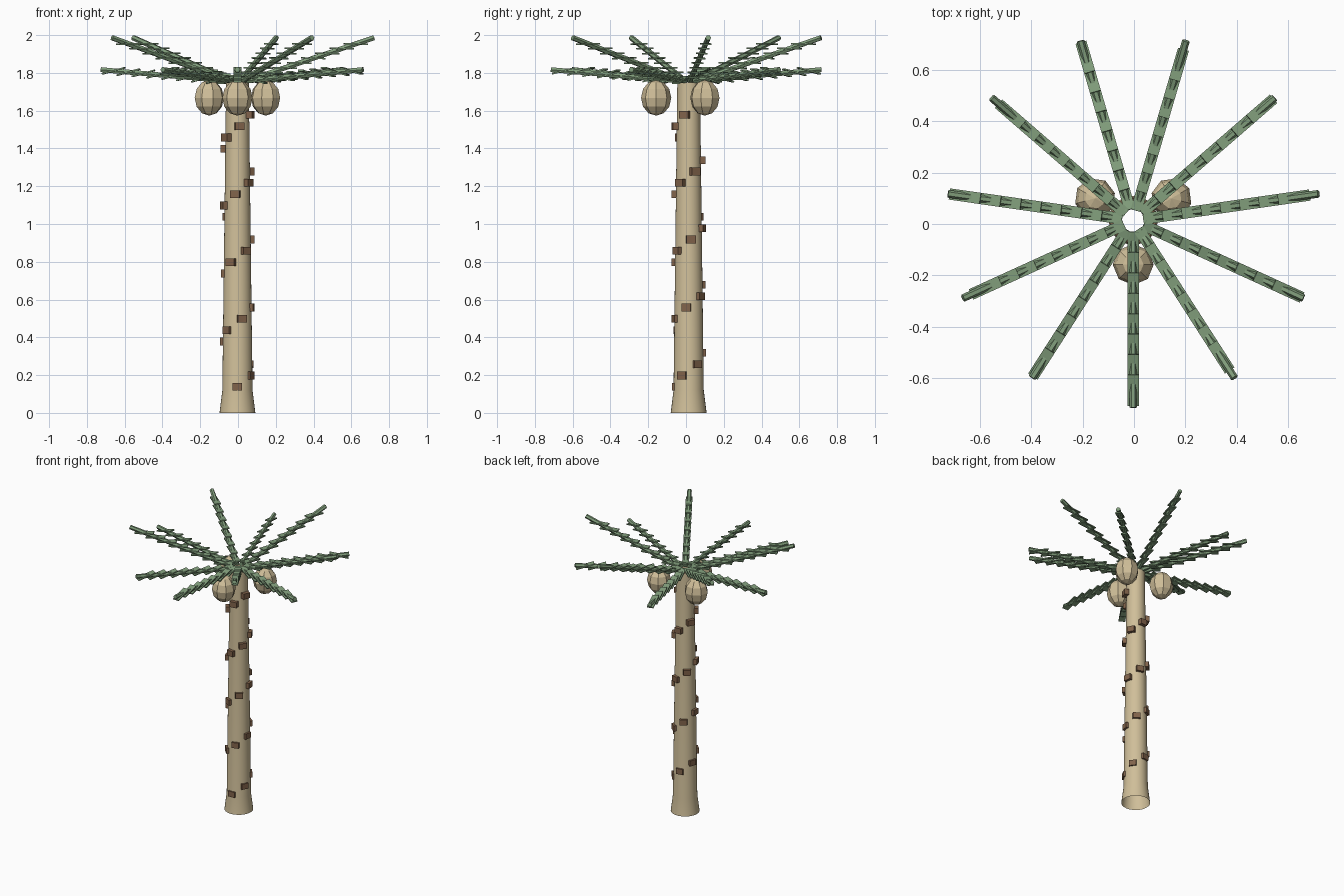
import bpy, bmesh
from math import radians, sin, cos, pi
from mathutils import Matrix, Vector

if "Cube" in bpy.data.objects:
    bpy.data.objects.remove(bpy.data.objects["Cube"])

CENTRE = Vector((-0.003, 0.014, 0))


def material(name, rgb):
    m = bpy.data.materials.new(name)
    m.use_nodes = True
    m.diffuse_color = (*rgb, 1)
    m.node_tree.nodes["Principled BSDF"].inputs["Base Color"].default_value = (*rgb, 1)
    return m


tan = material("tan", (0.63, 0.52, 0.32))
brown = material("bark brown", (0.22, 0.125, 0.07))
green = material("leaf green", (0.22, 0.34, 0.2))


def finish(bm, name, mat):
    mesh = bpy.data.meshes.new(name)
    bm.to_mesh(mesh)
    bm.free()
    mesh.materials.append(mat)
    obj = bpy.data.objects.new(name, mesh)
    obj.location = CENTRE
    bpy.context.collection.objects.link(obj)
    return obj


def add_box(bm, matrix, size):
    bmesh.ops.create_cube(bm, size=1, matrix=matrix @ Matrix.Diagonal((*size, 1)))


# Trunk: open tube with a flared foot
bm = bmesh.new()
SIDES = 32
rings = []
for r, z in ((0.095, 0), (0.08, 0.12), (0.06, 1.75)):
    rings.append([bm.verts.new((r * cos(2 * pi * i / SIDES), r * sin(2 * pi * i / SIDES), z))
                  for i in range(SIDES)])
for low, high in zip(rings, rings[1:]):
    for i in range(SIDES):
        j = (i + 1) % SIDES
        bm.faces.new((low[i], low[j], high[j], high[i])).smooth = True
finish(bm, "trunk", tan)

# Bark blocks: spiral up the trunk
bm = bmesh.new()
for k in range(25):
    turn = Matrix.Rotation(radians(-90 + 63 * k), 4, 'Z')
    add_box(bm, turn @ Matrix.Translation((0.066, 0, 0.138 + 0.06 * k)), (0.044, 0.05, 0.04))
finish(bm, "bark_blocks", brown)

# Coconuts: three faceted balls under the crown
for k in range(3):
    bm = bmesh.new()
    place = Matrix.Rotation(radians(-90 + 120 * k), 4, 'Z') @ Matrix.Translation((0.172, 0, 1.668))
    bmesh.ops.create_uvsphere(bm, u_segments=8, v_segments=6, radius=0.08,
                              matrix=place @ Matrix.Diagonal((1, 1, 1.18, 1)))
    finish(bm, f"coconut_{k + 1}", tan)

# Fronds: a straight stem with tilted leaflets, alternating low and high
COUNT = 11
for k in range(COUNT):
    slope = radians(18.5 if k % 2 else 5)
    length = 0.685 / cos(slope)
    frame = (Matrix.Rotation(-pi / 2 + 2 * pi * k / COUNT, 4, 'Z')
             @ Matrix.Translation((0.045, 0, 1.757)) @ Matrix.Rotation(-slope, 4, 'Y'))
    bm = bmesh.new()
    stem = frame @ Matrix.Translation((length / 2, 0, 0)) @ Matrix.Rotation(pi / 2, 4, 'Y')
    bmesh.ops.create_cone(bm, cap_ends=True, segments=6, radius1=0.015, radius2=0.015,
                          depth=length, matrix=stem)
    for i in range(8):
        leaf = frame @ Matrix.Translation((0.06 + 0.08 * i, 0, 0)) @ Matrix.Rotation(radians(20), 4, 'Y')
        add_box(bm, leaf, (0.125, 0.044, 0.008))
    finish(bm, f"frond_{k + 1}", green)
